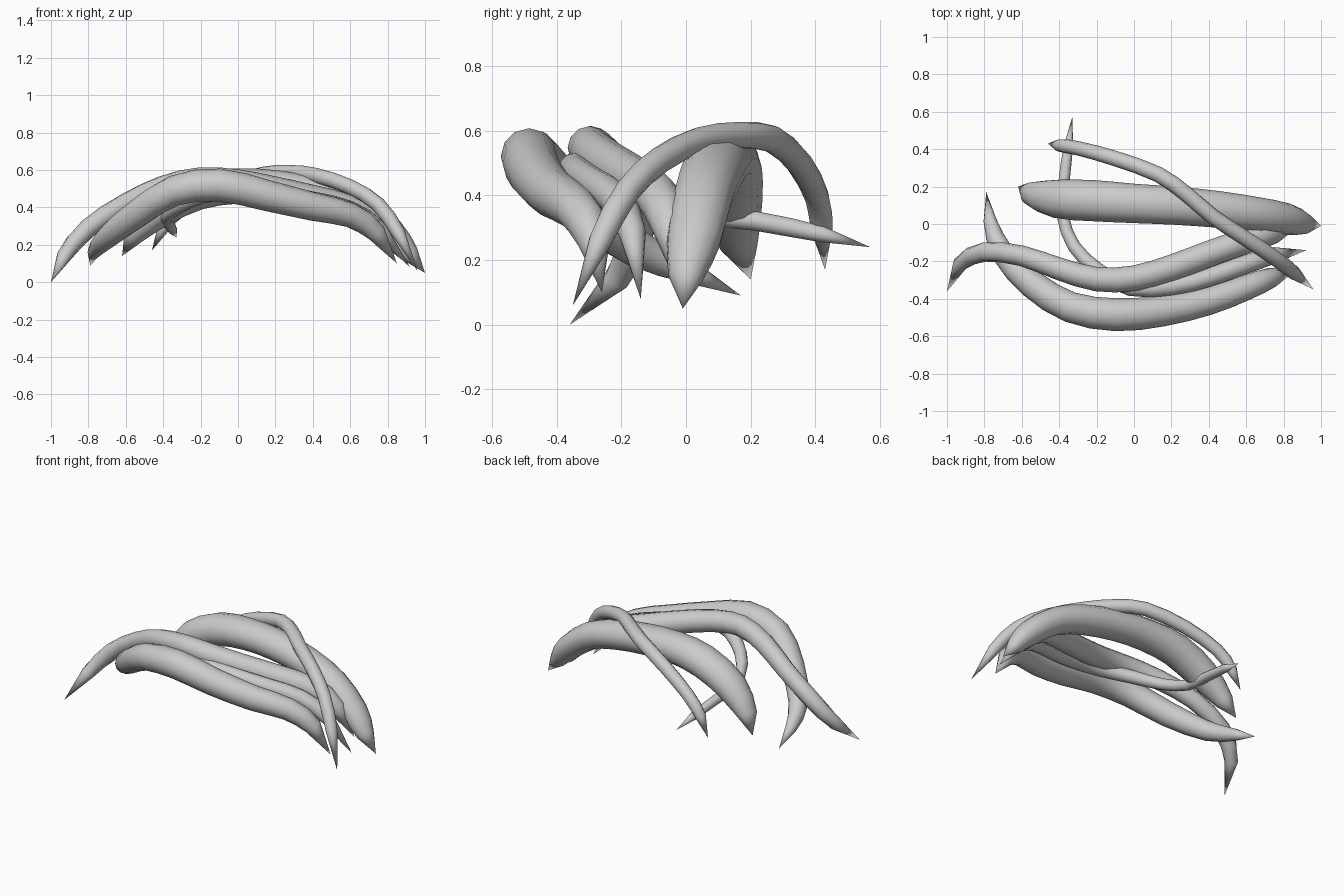
import bpy, bmesh, math
from mathutils import Vector

grey = bpy.data.materials.new("warm_grey")
grey.diffuse_color = (0.6, 0.6, 0.6, 1)
SIDES = 12


def refine(pts):
    """Insert a smooth midpoint in every inner segment."""
    v = [Vector(p) for p in pts]
    out = [v[0]]
    for i in range(1, len(v) - 2):
        out += [v[i], (9 * (v[i] + v[i + 1]) - v[i - 1] - v[i + 2]) / 16]
    return out + [v[-2], v[-1]]


def strand(name, pts, flat=1.0):
    """Tapered tube through (x, y, z, radius) points, pointed at both ends."""
    bm = bmesh.new()
    pts = refine(pts)
    pos = [p.to_3d() for p in pts]
    rings = []
    for i in range(1, len(pts) - 1):
        t = (pos[i + 1] - pos[i]).normalized() + (pos[i] - pos[i - 1]).normalized()
        t.normalize()
        side = t.cross(Vector((0, 0, 1))).normalized()
        up = side.cross(t)
        r = pts[i][3]
        rings.append([bm.verts.new(pos[i] + side * (r * math.cos(a)) + up * (r * flat * math.sin(a)))
                      for a in (2 * math.pi * k / SIDES for k in range(SIDES))])
    for a, b in zip(rings, rings[1:]):
        for k in range(SIDES):
            n = (k + 1) % SIDES
            bm.faces.new((a[k], a[n], b[n], b[k]))
    # pointed tips
    for ring, p in ((rings[0], pos[0]), (rings[-1], pos[-1])):
        tip = bm.verts.new(p)
        for k in range(SIDES):
            bm.faces.new((ring[k], ring[(k + 1) % SIDES], tip))
    bmesh.ops.recalc_face_normals(bm, faces=bm.faces)
    for f in bm.faces:
        f.smooth = True
    me = bpy.data.meshes.new(name)
    bm.to_mesh(me)
    bm.free()
    me.materials.append(grey)
    ob = bpy.data.objects.new(name, me)
    bpy.context.collection.objects.link(ob)


# broad rear lock
strand("broad_lock", [
    (-.62, .20, .14, 0), (-.56, .165, .245, .06), (-.42, .135, .385, .102), (-.22, .125, .485, .11),
    (.0, .11, .515, .105), (.22, .098, .505, .102), (.45, .078, .465, .098), (.65, .052, .395, .093),
    (.82, .025, .265, .085), (.92, .0, .15, .055), (1.0, -.01, .05, 0)], 0.9)

# thin lock crossing diagonally over the top
strand("crossing_lock", [
    (-.46, .43, .17, 0), (-.40, .42, .29, .033), (-.30, .405, .395, .038), (-.10, .35, .50, .041),
    (.13, .265, .575, .042), (.28, .16, .585, .042), (.42, .04, .57, .041), (.60, -.08, .51, .041),
    (.75, -.18, .415, .04), (.86, -.265, .26, .036), (.96, -.35, .06, 0)])

# middle lock
strand("middle_lock", [
    (-1, -.36, 0, 0), (-.93, -.215, .14, .04), (-.80, -.15, .29, .052), (-.60, -.17, .42, .055),
    (-.40, -.24, .51, .06), (-.20, -.295, .55, .065), (.0, -.29, .535, .068), (.20, -.235, .495, .07),
    (.40, -.16, .45, .07), (.60, -.09, .40, .067), (.75, -.05, .30, .055), (.86, -.03, .13, 0)])

# slim lock curling to the back
strand("curling_lock", [
    (-.33, .57, .24, 0), (-.35, .42, .28, .025), (-.375, .22, .32, .03), (-.38, .04, .345, .032),
    (-.32, -.12, .40, .035), (-.19, -.25, .46, .04), (-.02, -.34, .49, .045), (.20, -.335, .47, .048),
    (.40, -.285, .435, .05), (.60, -.215, .385, .05), (.76, -.165, .28, .042), (.92, -.14, .08, 0)])

# thick front lock
strand("front_lock", [
    (-.79, .17, .09, 0), (-.77, .02, .16, .035), (-.70, -.16, .24, .06), (-.54, -.325, .365, .075),
    (-.34, -.445, .49, .082), (-.10, -.485, .52, .088), (.15, -.465, .465, .083), (.40, -.41, .405, .076),
    (.60, -.34, .36, .067), (.74, -.285, .265, .053), (.85, -.26, .10, 0)])
